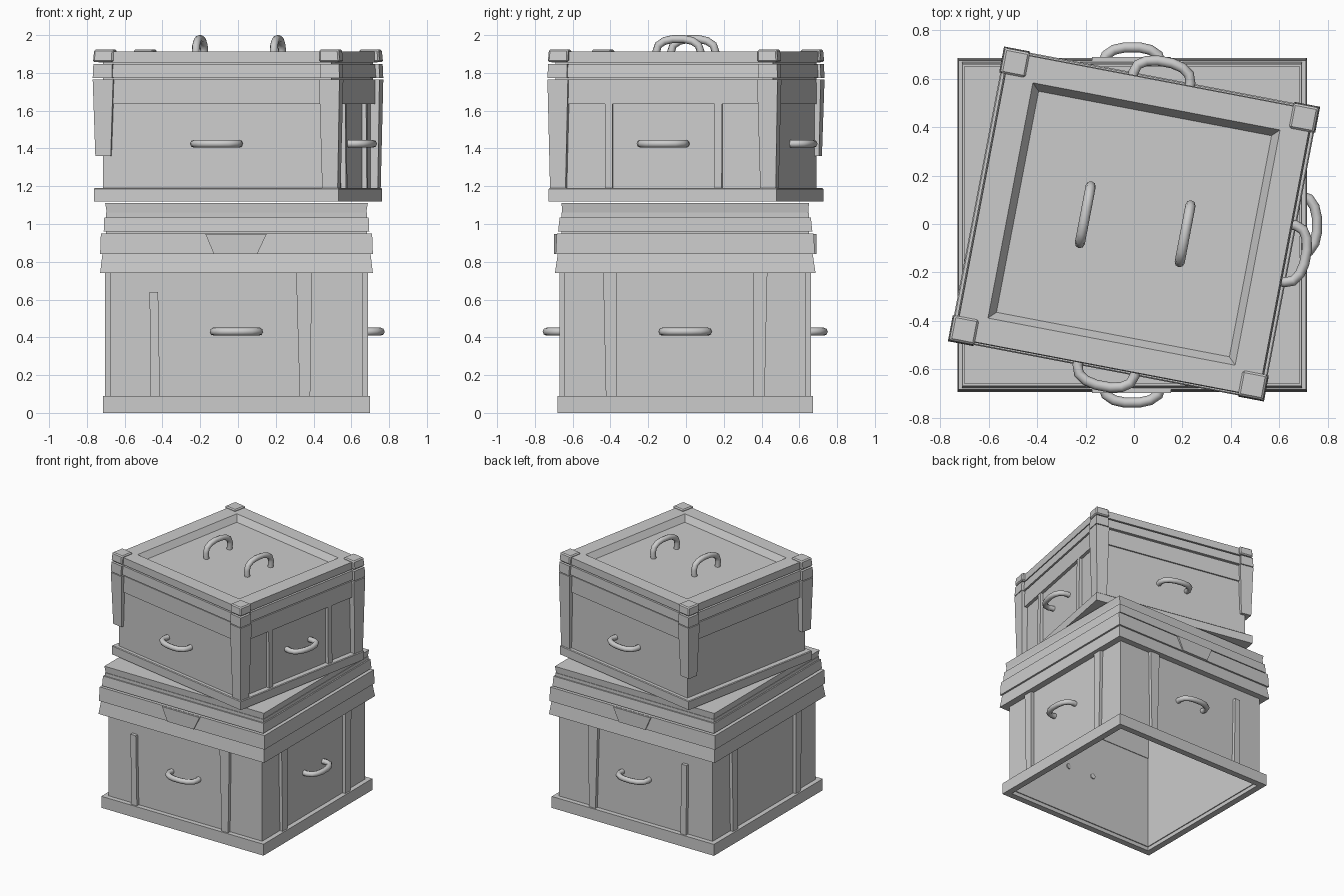
import bpy, bmesh
from math import radians
from mathutils import Matrix, Vector

if "Cube" in bpy.data.objects:
    bpy.data.objects.remove(bpy.data.objects["Cube"])

LOWER = Matrix.Translation((-0.008, -0.004, 0))
UPPER = Matrix.Rotation(radians(-10.8), 4, 'Z')


def finish(name, bm, M):
    bmesh.ops.recalc_face_normals(bm, faces=bm.faces)
    me = bpy.data.meshes.new(name)
    bm.to_mesh(me)
    bm.free()
    me.transform(M)
    ob = bpy.data.objects.new(name, me)
    bpy.context.collection.objects.link(ob)
    return ob


def loft(name, M, rings, loop=True):
    """Rectangular rings (half x, half y, z), looped into a frame or capped."""
    bm = bmesh.new()
    vs = [[bm.verts.new((sx * hx, sy * hy, z)) for sx, sy in
           ((-1, -1), (1, -1), (1, 1), (-1, 1))] for hx, hy, z in rings]
    n = len(vs)
    for i in range(n if loop else n - 1):
        a, b = vs[i], vs[(i + 1) % n]
        for k in range(4):
            l = (k + 1) % 4
            bm.faces.new((a[k], a[l], b[l], b[k]))
    if not loop:
        bm.faces.new(vs[0])
        bm.faces.new(vs[-1])
    return finish(name, bm, M)


def frame(name, M, bot, top, z0, z1, w):
    return loft(name, M, [(bot[0], bot[1], z0), (top[0], top[1], z1),
                          (top[0] - w, top[1] - w, z1), (bot[0] - w, bot[1] - w, z0)])


def prism(name, M, b, t, z0, z1, bevel=0):
    """Block between two rectangles (x0, x1, y0, y1)."""
    bm = bmesh.new()
    vs = [[bm.verts.new(p) for p in ((r[0], r[2], z), (r[1], r[2], z),
                                     (r[1], r[3], z), (r[0], r[3], z))]
          for r, z in ((b, z0), (t, z1))]
    bm.faces.new(vs[0])
    bm.faces.new(vs[1])
    for k in range(4):
        l = (k + 1) % 4
        bm.faces.new((vs[0][k], vs[0][l], vs[1][l], vs[1][k]))
    if bevel:
        bmesh.ops.bevel(bm, geom=bm.edges[:], offset=bevel, segments=1, affect='EDGES')
    return finish(name, bm, M)


def handle(name, M):
    cu = bpy.data.curves.new(name, 'CURVE')
    cu.dimensions = '3D'
    cu.bevel_depth = 0.021
    cu.bevel_resolution = 2
    cu.use_fill_caps = True
    half = [(0.115, -0.03), (0.12, 0.025), (0.108, 0.06), (0.075, 0.082), (0.03, 0.092)]
    pts = half + [(-x, y) for x, y in reversed(half)]
    sp = cu.splines.new('POLY')
    sp.points.add(len(pts) - 1)
    for p, (x, y) in zip(sp.points, pts):
        p.co = (x, y, 0, 1)
    ob = bpy.data.objects.new(name, cu)
    bpy.context.collection.objects.link(ob)
    ob.matrix_world = M
    bpy.ops.object.select_all(action='DESELECT')
    ob.select_set(True)
    bpy.context.view_layer.objects.active = ob
    bpy.ops.object.convert(target='MESH')
    bpy.ops.object.shade_smooth_by_angle(angle=radians(50))


def side_handles(prefix, M, hx, hy, z):
    for side, pos, ang in (("front", (0, -hy, z), 180), ("back", (0, hy, z), 0),
                           ("right", (hx, 0, z), -90)):
        handle(f"{prefix}_{side}_handle", M @ Matrix.Translation(pos)
               @ Matrix.Rotation(radians(ang), 4, 'Z'))


# lower crate: open-bottomed body
frame("lower_base_rail", LOWER, (0.707, 0.677), (0.707, 0.677), 0, 0.09, 0.05)
frame("lower_walls", LOWER, (0.67, 0.64), (0.67, 0.64), 0.03, 0.78, 0.02)

# lower crate: lid bands
frame("lid_skirt", LOWER, (0.722, 0.69), (0.71, 0.675), 0.74, 0.84, 0.06)
frame("lid_band", LOWER, (0.722, 0.686), (0.718, 0.68), 0.842, 0.95, 0.06)
frame("lid_core", LOWER, (0.69, 0.655), (0.69, 0.655), 0.78, 1.06, 0.04)
frame("lid_upper_band", LOWER, (0.703, 0.673), (0.70, 0.665), 0.96, 1.035, 0.05)
loft("lid_top", LOWER, [(0.685, 0.65, 1.05), (0.695, 0.655, 1.11)], loop=False)

# lower crate: slats and latch plates, mirrored front/back and left/right
for s, side in ((-1, "front"), (1, "back")):
    def yr(a, b):
        return tuple(sorted((s * a, s * b)))
    y = yr(0.63, 0.665)
    prism(f"lower_{side}_slat", LOWER, (0.335, 0.39, *y), (0.315, 0.40, *y), 0.08, 0.76)
    prism(f"lower_{side}_short_slat", LOWER, (-0.455, -0.405, *y),
          (-0.46, -0.415, *y), 0.08, 0.64)
    y = yr(0.66, 0.694)
    prism(f"{side}_latch_plate", LOWER, (-0.12, 0.11, *y), (-0.165, 0.16, *y), 0.842, 0.948)
for s, side in ((-1, "left"), (1, "right")):
    x = tuple(sorted((s * 0.66, s * 0.695)))
    for t, end in ((-1, "front"), (1, "back")):
        y0 = tuple(sorted((t * 0.36, t * 0.42)))
        y1 = tuple(sorted((t * 0.36, t * 0.435)))
        prism(f"lower_{side}_{end}_slat", LOWER, (*x, *y0), (*x, *y1), 0.08, 0.76)
side_handles("lower", LOWER, 0.672, 0.642, 0.43)

# upper crate: body and base
loft("upper_base_rail", UPPER, [(0.66, 0.615, 1.12), (0.66, 0.615, 1.185),
                                (0.655, 0.61, 1.19)], loop=False)
loft("upper_body", UPPER, [(0.615, 0.585, 1.15), (0.615, 0.585, 1.86)], loop=False)
frame("upper_plate", UPPER, (0.64, 0.596), (0.64, 0.596), 1.635, 1.765, 0.05)
frame("upper_lid_band", UPPER, (0.645, 0.605), (0.64, 0.602), 1.775, 1.845, 0.05)

# upper crate: lid frame with a recessed panel
loft("upper_lid", UPPER, [(0.638, 0.602, 1.855), (0.638, 0.602, 1.912), (0.52, 0.495, 1.912),
                          (0.49, 0.465, 1.865)], loop=False)

# upper crate: corner posts in three stacked pieces
for sx in (-1, 1):
    for sy in (-1, 1):
        def corner(o, w):
            return (*sorted((sx * (0.665 - o), sx * (0.665 - w))),
                    *sorted((sy * (0.62 - o), sy * (0.62 - w))))
        tag = ("back" if sy > 0 else "front") + ("_right" if sx > 0 else "_left")
        prism(f"{tag}_corner_cap", UPPER, corner(0, 0.11), corner(0.006, 0.11),
              1.857, 1.924, 0.008)
        prism(f"{tag}_corner_band", UPPER, corner(0, 0.105), corner(0.003, 0.105),
              1.772, 1.847)
        foot = 1.18 if sx > 0 else 1.36
        prism(f"{tag}_corner_post", UPPER, corner(0.012, 0.095), corner(0, 0.11),
              foot, 1.766)

# upper crate: right-hand slats
for t, end in ((-1, "front"), (1, "back")):
    y = (t * 0.295 - 0.02, t * 0.295 + 0.02)
    prism(f"upper_right_{end}_slat", UPPER, (0.60, 0.642, *y), (0.60, 0.638, *y), 1.18, 1.65)
side_handles("upper", UPPER, 0.63, 0.59, 1.425)

# top lifting handles
for x, side in ((-0.205, "left"), (0.215, "right")):
    M = Matrix((( 0, 0, 1, x), (1, 0, 0, 0), (0, 1, 0, 1.887), (0, 0, 0, 1)))
    handle(f"top_{side}_handle", UPPER @ M)
